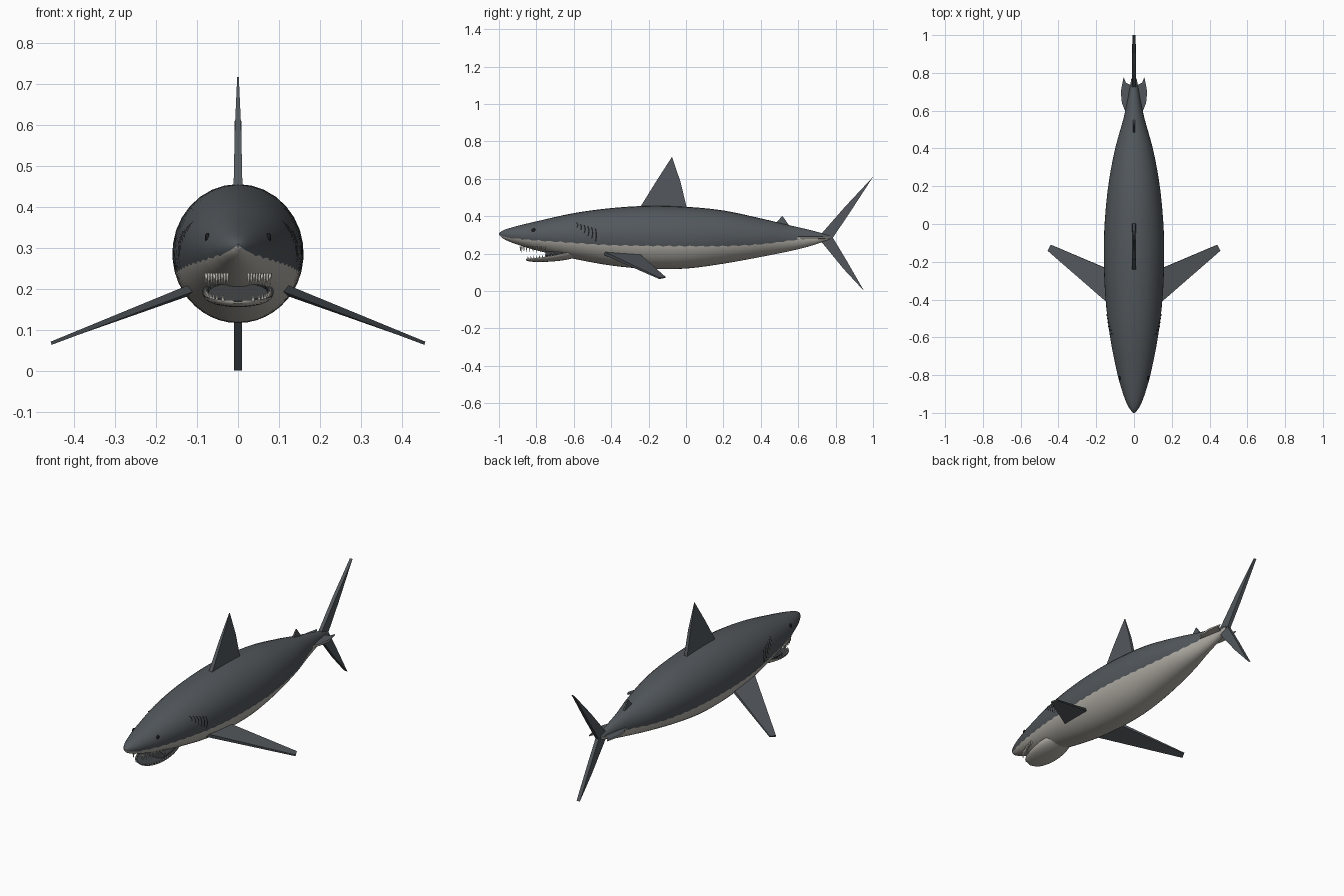
import bpy, bmesh, math
from mathutils import Vector

if "Cube" in bpy.data.objects:
    bpy.data.objects.remove(bpy.data.objects["Cube"], do_unlink=True)


def material(name, rgb):
    m = bpy.data.materials.new(name)
    m.use_nodes = True
    m.diffuse_color = (*rgb, 1)
    m.node_tree.nodes["Principled BSDF"].inputs["Base Color"].default_value = (*rgb, 1)
    return m


SLATE = material("slate_back", (0.085, 0.097, 0.108))
PALE = material("pale_belly", (0.46, 0.44, 0.395))
DARK = material("dark_mouth", (0.05, 0.055, 0.06))
BLACK = material("black_eye", (0.012, 0.012, 0.014))
TOOTH = material("tooth_white", (0.7, 0.68, 0.62))


def make(name, bm, mats, smooth=False):
    bmesh.ops.recalc_face_normals(bm, faces=bm.faces)
    me = bpy.data.meshes.new(name)
    bm.to_mesh(me)
    bm.free()
    for m in mats:
        me.materials.append(m)
    ob = bpy.data.objects.new(name, me)
    bpy.context.collection.objects.link(ob)
    if smooth:
        bpy.ops.object.select_all(action='DESELECT')
        ob.select_set(True)
        bpy.context.view_layer.objects.active = ob
        bpy.ops.object.shade_smooth_by_angle(angle=math.radians(50))
    return ob


def spline(rows, y):
    """Smooth lookup of the columns after the first, at position y."""
    i = max(k for k in range(len(rows) - 1) if rows[k][0] <= y or k == 0)
    a, b = rows[i], rows[i + 1]
    p, q = rows[max(i - 1, 0)], rows[min(i + 2, len(rows) - 1)]
    d = b[0] - a[0]
    t = (y - a[0]) / d
    out = []
    for c in range(1, len(a)):
        m0 = (b[c] - p[c]) / (b[0] - p[0]) * d
        m1 = (q[c] - a[c]) / (q[0] - a[0]) * d
        out.append((2*t**3 - 3*t*t + 1)*a[c] + (t**3 - 2*t*t + t)*m0
                   + (3*t*t - 2*t**3)*b[c] + (t**3 - t*t)*m1)
    return out


def loft(bm, rings, rule):
    """Skin closed rings, cap the ends; rule(j) gives the material of strip j."""
    loops = [[bm.verts.new(p) for p in r] for r in rings]
    n = len(loops[0])
    for a, b in zip(loops, loops[1:]):
        for j in range(n):
            k = (j + 1) % n
            bm.faces.new((a[j], a[k], b[k], b[j])).material_index = rule(j)
    for end in (loops[0], loops[-1]):
        bm.faces.new(end)


# Body stations: y, top, bottom, half width, colour line
BODY = [(-1, .309, .3, .004, .304), (-.98, .323, .281, .022, .293),
        (-.94, .337, .262, .043, .284), (-.88, .353, .241, .064, .277),
        (-.8, .372, .217, .087, .27), (-.6, .416, .172, .127, .257),
        (-.4, .443, .136, .151, .245), (-.2, .455, .118, .16, .241),
        (0, .45, .12, .156, .24), (.2, .43, .146, .137, .24),
        (.4, .388, .182, .1, .25), (.55, .352, .212, .058, .268),
        (.65, .329, .236, .036, .28), (.77, .298, .274, .014, .286)]
HALF = 18


def body_ring(y, wobble):
    top, bot, w, line = spline(BODY, y)
    zc, h = (top + bot) / 2, (top - bot) / 2
    s = max(-.9, min(.9, (line + wobble - zc) / h))
    a = math.asin(s)
    angles = [a + (math.pi - 2*a) * k / HALF for k in range(HALF)]
    angles += [math.pi - a + (math.pi + 2*a) * k / HALF for k in range(HALF)]
    return [(w * math.cos(t), y, zc + h * math.sin(t)) for t in angles]


def side_x(y, z):
    top, bot, w, _ = spline(BODY, y)
    return w * math.sqrt(max(0, 1 - ((2*z - top - bot) / (top - bot))**2))


STEPS = 100
ys = [-1, -.995, -.988] + [-.98 + 1.75 * i / STEPS for i in range(STEPS + 1)]
bm = bmesh.new()
loft(bm, [body_ring(y, .003 * math.sin(i * 1.9) if i > 4 else 0) for i, y in enumerate(ys)],
     lambda j: 0 if j < HALF else 1)
make("body", bm, [SLATE, PALE], True)


# Fins: flat slabs, each corner with its own half thickness
def fin(name, corners, normal, faces=1):
    bm = bmesh.new()
    n = Vector(normal).normalized()
    rows = [[bm.verts.new(Vector(p[:3]) + n * p[3] * s) for p in corners] for s in (1, -1)]
    bm.faces.new(rows[0])
    bm.faces.new(rows[1]).material_index = faces - 1
    for j in range(len(corners)):
        k = (j + 1) % len(corners)
        bm.faces.new((rows[0][j], rows[0][k], rows[1][k], rows[1][j])).material_index = faces - 1
    return make(name, bm, [SLATE, PALE][:faces])


X = (1, 0, 0)
fin("dorsal_fin", [(0, -.25, .44, .011), (0, -.16, .585, .008), (0, -.075, .717, .002),
                   (0, -.03, .585, .007), (0, .008, .43, .01)], X)
fin("rear_dorsal_fin", [(0, .475, .355, .006), (0, .515, .402, .003),
                        (0, .555, .345, .005)], X)
fin("upper_tail_fin", [(0, .71, .29, .01), (0, .85, .45, .01), (0, 1, .61, .008),
                       (0, .87, .41, .01), (0, .785, .285, .01)], X)
fin("lower_tail_fin", [(0, .785, .285, .01), (0, .86, .16, .01), (0, .952, 0, .01),
                       (0, .845, .115, .01), (0, .71, .28, .01)], X)
for side, s in (("left", 1), ("right", -1)):
    fin(side + "_pectoral_fin", [(s*.1, -.45, .207, .01), (s*.456, -.142, .067, .004),
                                 (s*.44, -.11, .073, .003), (s*.1, -.255, .198, .008)],
        (s*.36, 0, 1))
    fin(side + "_tail_keel", [(0, .56, .284, .007), (s*.042, .585, .284, .006),
                              (s*.064, .64, .284, .005), (s*.07, .7, .284, .005),
                              (s*.055, .778, .284, .003), (s*.043, .748, .284, .004),
                              (s*.015, .735, .284, .006), (0, .74, .284, .007)],
        (0, 0, 1), 2)

    # Eyes
    x = side_x(-.815, .325) * s
    bpy.ops.mesh.primitive_uv_sphere_add(segments=16, ring_count=10, radius=.011,
                                         location=(x * .98, -.815, .325))
    eye = bpy.context.object
    eye.name = side + "_eye"
    eye.scale = (.6, 1, 1)
    eye.data.materials.append(BLACK)
    bpy.ops.object.shade_smooth()

    # Gill slits: thin strips hugging the flank
    for g in range(6):
        y0, z0, length = -.585 + g * .02, .365 - g * .006, .025 + g * .009
        bm = bmesh.new()
        strip = []
        for k in range(7):
            z, y = z0 - length * k / 6, y0 + .006 * math.sin(k / 2)
            strip.append([bm.verts.new((s * (side_x(y + d, z) + .003), y + d, z))
                          for d in (-.0035, .0035)])
        for a, b in zip(strip, strip[1:]):
            bm.faces.new((a[0], a[1], b[1], b[0]))
        make(f"{side}_gill_slit_{g + 1}", bm, [BLACK])

# Lower jaw stations: y, half width, rim, bottom
JAW = [(-.855, .015, .172, .164), (-.845, .04, .173, .159), (-.82, .062, .175, .156),
       (-.77, .08, .18, .155), (-.71, .087, .19, .158), (-.65, .083, .203, .165),
       (-.58, .06, .21, .18)]
bm = bmesh.new()
rings = []
for i in range(23):
    y = -.855 + .0125 * i
    w, rim, bot = spline(JAW, y)
    outer = [math.pi * k / 12 for k in range(13)]
    ring = [(-w * math.cos(t), y, rim - (rim - bot) * math.sin(t)) for t in outer]
    ring += [(w * .85 * math.cos(t), y, rim - (rim - bot) * .5 * math.sin(t)) for t in outer]
    rings.append(ring)
loft(bm, rings, lambda j: 0 if j < 12 else 1)
make("lower_jaw", bm, [PALE, DARK], True)

# Dark throat closing the back of the mouth
fin_w = .072
bm = bmesh.new()
throat = [[(fin_w * math.cos(t), y, z + .022 * math.sin(t))
           for t in [math.tau * k / 20 for k in range(20)]]
          for y, z in ((-.75, .192), (-.66, .2))]
loft(bm, throat, lambda j: 0)
make("throat", bm, [DARK], True)


# Teeth: small cones along both jaws
def teeth(name, spots, height, radius):
    bm = bmesh.new()
    for p in spots:
        base = [bm.verts.new(Vector(p) + Vector((radius * math.cos(a), radius * math.sin(a), 0)))
                for a in [math.tau * k / 6 for k in range(6)]]
        tip = bm.verts.new(Vector(p) + Vector((0, 0, height)))
        bm.faces.new(base)
        for j in range(6):
            bm.faces.new((base[j], base[(j + 1) % 6], tip))
    make(name, bm, [TOOTH])


upper, lower = [], []
for s in (-1, 1):
    for k in range(9):
        f = k / 8
        x, y = .026 + .052 * f, -.885 + .13 * f**1.4
        top, bot, w, _ = spline(BODY, y)
        z = (top + bot) / 2 - (top - bot) / 2 * math.sqrt(1 - min(.98, x / w)**2)
        upper.append((s * x, y, min(z, .235) + .004))
    for k in range(10):
        y = -.845 + .14 * k / 9
        w, rim, _ = spline(JAW, y)
        lower.append((s * w * .92, y, rim - .003))
teeth("upper_teeth", upper, -.034, .0055)
teeth("lower_teeth", lower, .018, .005)
